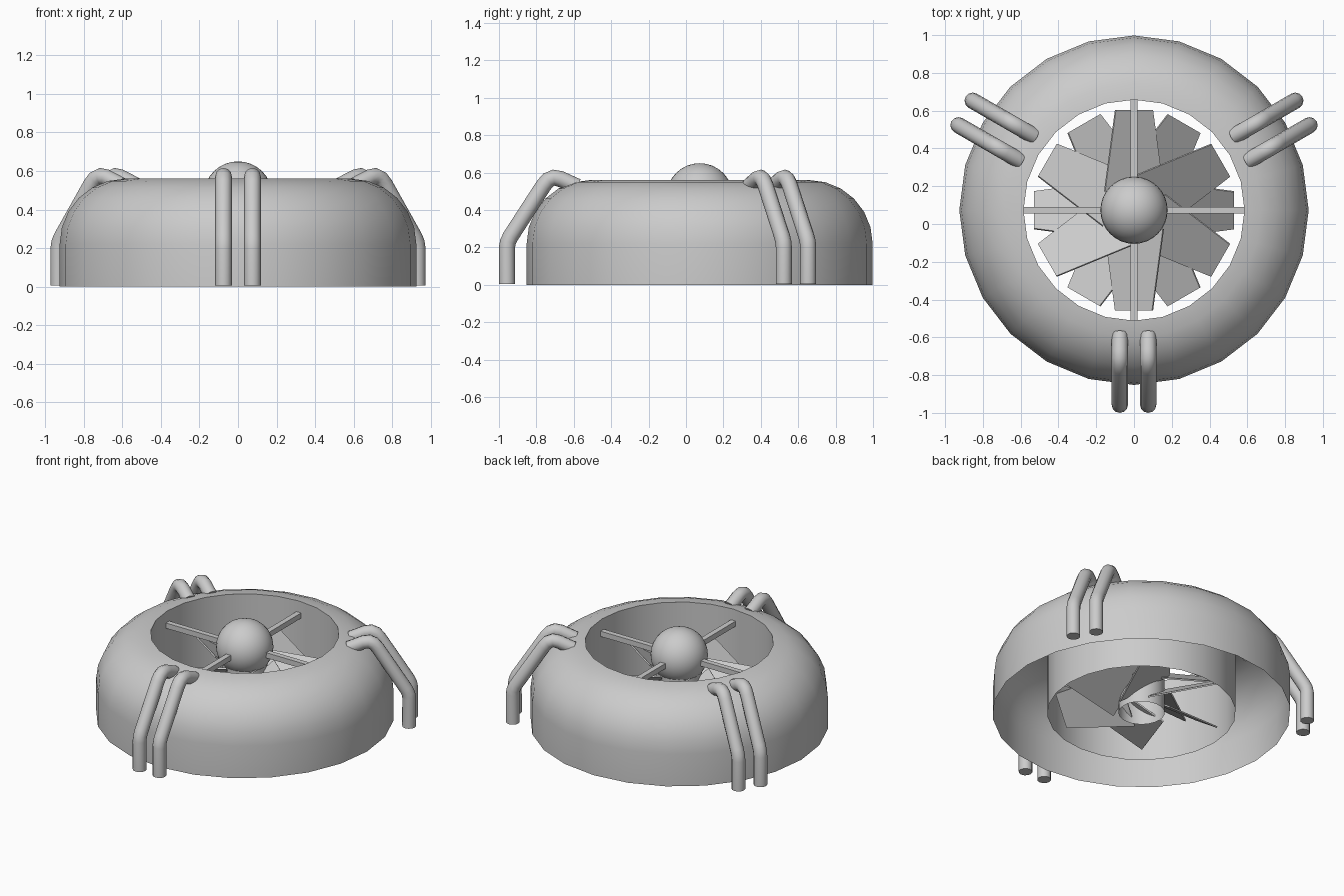
import bpy, bmesh, math
from mathutils import Matrix, Vector

if "Cube" in bpy.data.objects:
    bpy.data.objects.remove(bpy.data.objects["Cube"])

CY = 0.073  # ring axis lies slightly behind the origin
CENTRE = Matrix.Translation((0, CY, 0))

grey = bpy.data.materials.new("plain_grey")
grey.diffuse_color = (0.6, 0.6, 0.6, 1)
grey.use_nodes = True
grey.node_tree.nodes["Principled BSDF"].inputs["Base Color"].default_value = grey.diffuse_color


def finish(name, bm, smooth=True):
    me = bpy.data.meshes.new(name)
    bm.transform(CENTRE)
    bm.to_mesh(me)
    bm.free()
    ob = bpy.data.objects.new(name, me)
    bpy.context.collection.objects.link(ob)
    me.materials.append(grey)
    if smooth:
        bpy.ops.object.select_all(action='DESELECT')
        ob.select_set(True)
        bpy.context.view_layer.objects.active = ob
        bpy.ops.object.shade_smooth_by_angle(angle=math.radians(40))
    return ob


def lathe(name, profile, n=24):
    bm = bmesh.new()
    rings = []
    for i in range(n):
        a = 2 * math.pi * i / n
        rings.append([bm.verts.new((r * math.cos(a), r * math.sin(a), z)) for r, z in profile])
    for i in range(n):
        p, q = rings[i], rings[(i + 1) % n]
        for j in range(len(profile) - 1):
            bm.faces.new((p[j], q[j], q[j + 1], p[j + 1]))
    return finish(name, bm)


# Domed outer shell with inner duct wall, open underneath
arc = [(0.585 + 0.34 * math.cos(math.radians(t)), 0.22 + 0.34 * math.sin(math.radians(t)))
       for t in range(0, 91, 15)]
lathe("duct_ring", [(0.925, 0)] + arc + [(0.585, 0)])

# Hub tube and round cap
lathe("hub", [(0.143, 0), (0.143, 0.45)])
bm = bmesh.new()
bmesh.ops.create_uvsphere(bm, u_segments=32, v_segments=16, radius=0.178,
                          matrix=Matrix.Translation((0, 0, 0.472)))
finish("hub_cap", bm)

# Cross of support struts
for k in range(2):
    bm = bmesh.new()
    bmesh.ops.create_cube(bm, size=1)
    bm.transform(Matrix.Translation((0, 0, 0.465)) @ Matrix.Rotation(k * math.pi / 2, 4, 'Z')
                 @ Matrix.Diagonal((1.17, 0.036, 0.036, 1)))
    finish("strut_%d" % k, bm, False)


# Tilted, tapered fan blades in two layers
def blade(name, angle, z):
    bm = bmesh.new()
    outline = [(0.1, -0.19), (0.53, -0.12), (0.53, 0.12), (0.1, 0.19)]
    low = [bm.verts.new((x, y, -0.005)) for x, y in outline]
    top = [bm.verts.new((x, y, 0.005)) for x, y in outline]
    bm.faces.new(low[::-1])
    bm.faces.new(top)
    for i in range(4):
        j = (i + 1) % 4
        bm.faces.new((low[i], low[j], top[j], top[i]))
    bm.transform(Matrix.Translation((0, 0, z)) @ Matrix.Rotation(math.radians(angle), 4, 'Z')
                 @ Matrix.Rotation(math.radians(35), 4, 'X'))
    finish(name, bm, False)


for k in range(6):
    blade("lower_blade_%d" % k, 60 * k, 0.12)
    blade("upper_blade_%d" % k, 60 * k + 30, 0.28)

# Three pairs of bent pipes hooked over the ring
path = [(1.03, 0.005), (1.03, 0.2), (1.025, 0.23), (1.01, 0.26), (0.835, 0.53),
        (0.81, 0.56), (0.78, 0.573), (0.745, 0.566), (0.655, 0.525)]
for a in (30, 150, 270):
    for side in (-0.075, 0.075):
        cu = bpy.data.curves.new("pipe", 'CURVE')
        cu.dimensions = '3D'
        cu.bevel_depth = 0.043
        cu.bevel_resolution = 4
        cu.use_fill_caps = True
        sp = cu.splines.new('POLY')
        sp.points.add(len(path) - 1)
        rot = CENTRE @ Matrix.Rotation(math.radians(a), 4, 'Z')
        for p, (r, z) in zip(sp.points, path):
            p.co = (*(rot @ Vector((r, side, z))), 1)
        sp.use_smooth = True
        cu.materials.append(grey)
        ob = bpy.data.objects.new("pipe_%d_%s" % (a, "a" if side < 0 else "b"), cu)
        bpy.context.collection.objects.link(ob)
